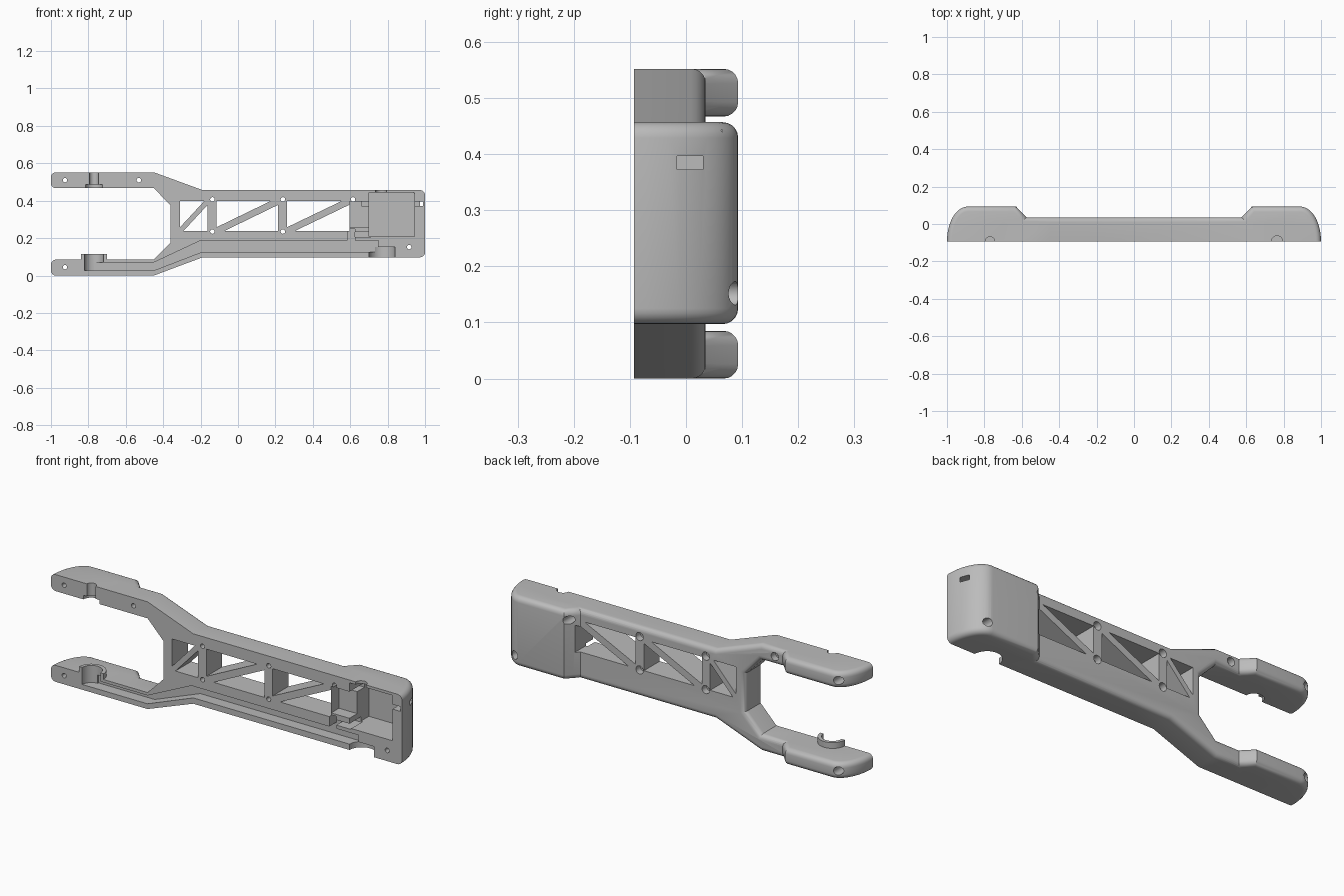
import bpy, bmesh
from math import cos, sin, pi, radians

cube = bpy.data.objects.get("Cube")
if cube:
    bpy.data.objects.remove(cube, do_unlink=True)

FRONT, MID, BACK = -0.093, 0.035, 0.093
OUT = 0.2                                  # overshoot for cutters

grey = bpy.data.materials.new("plain grey")
grey.use_nodes = True
grey.diffuse_color = (0.5, 0.5, 0.5, 1)
grey.node_tree.nodes["Principled BSDF"].inputs["Base Color"].default_value = (0.5, 0.5, 0.5, 1)


def arc(cx, cy, rx, ry, a0, a1, n):
    return [(cx + rx * cos(a0 + (a1 - a0) * i / n),
             cy + ry * sin(a0 + (a1 - a0) * i / n)) for i in range(n + 1)]


def circle(cx, cy, r, n=24):
    return arc(cx, cy, r, r, 0, 2 * pi, n)[:-1]


def prism(name, pts, axis, lo, hi, bevel=0.0):
    """Extrude an outline along y or z; optionally round its rims away from the front."""
    bm = bmesh.new()
    place = (lambda p, t: (p[0], t, p[1])) if axis == 'y' else (lambda p, t: (p[0], p[1], t))
    rings = [[bm.verts.new(place(p, t)) for p in pts] for t in (lo, hi)]
    bm.faces.new(rings[0])
    bm.faces.new(rings[1])
    n = len(pts)
    for i in range(n):
        j = (i + 1) % n
        bm.faces.new((rings[0][i], rings[0][j], rings[1][j], rings[1][i]))
    bmesh.ops.recalc_face_normals(bm, faces=bm.faces)
    if bevel:
        k = 1 if axis == 'y' else 2
        rims = [e for e in bm.edges
                if abs(e.verts[0].co[k] - e.verts[1].co[k]) < 1e-6
                and max(v.co.y for v in e.verts) > FRONT + 1e-4]
        bmesh.ops.bevel(bm, geom=rims, offset=bevel, segments=5, profile=0.5,
                        affect='EDGES', clamp_overlap=True)
    me = bpy.data.meshes.new(name)
    bm.to_mesh(me)
    bm.free()
    me.materials.append(grey)
    ob = bpy.data.objects.new(name, me)
    bpy.context.scene.collection.objects.link(ob)
    return ob


def box(x0, x1, z0, z1):
    return [(x0, z0), (x1, z0), (x1, z1), (x0, z1)]


# Forked beam outline
lower = [(-0.7, 0.085), (-0.7, 0), (-0.45, 0), (-0.19, 0.097)]
upper = [(-0.19, 0.457), (-0.45, 0.552), (-0.7, 0.552), (-0.7, 0.467)]
inner = [(-0.45, 0.467), (-0.36, 0.375), (-0.36, 0.177), (-0.45, 0.085)]
beam = prism("forked_arm", lower + [(0.7, 0.097), (0.7, 0.457)] + upper + inner,
             'y', FRONT, MID, 0.025)

# Thick rounded ends
end_profile = [(0.57, FRONT), (0.575, MID)] + [(0.6, 0.06), (0.63, BACK)] \
    + arc(0.89, FRONT, 0.11, BACK - FRONT, pi / 2, 0, 14)
fork_profile = [(-x, y) for x, y in end_profile]
adds = [prism("motor_end", end_profile, 'z', 0.097, 0.457, 0.028),
        prism("lower_fork_end", fork_profile, 'z', 0, 0.085, 0.026),
        prism("upper_fork_end", fork_profile, 'z', 0.467, 0.552, 0.026),
        prism("half_ring", arc(-0.77, FRONT, 0.07, 0.07, 0, pi, 20), 'z', 0.04, 0.115)]

cuts = []


def cut(pts, axis='y', lo=-OUT, hi=OUT):
    cuts.append(prism("cutter", pts, axis, lo, hi))


# Truss windows, each split by a diagonal bar
Z0, Z1, GAP = 0.238, 0.398, 0.02
for x0, x1 in ((-0.31, -0.162), (-0.115, 0.215), (0.262, 0.595)):
    run = GAP * (x1 - x0) / (Z1 - Z0)
    cut([(x0, Z0 + GAP), (x1 - run, Z1), (x0, Z1)])
    cut([(x0 + run, Z0), (x1, Z0), (x1, Z1 - GAP)])

# Cable channel
cut([(-0.77, 0.07), (-0.45, 0.07), (-0.2, 0.187), (0.75, 0.187), (0.75, 0.127),
     (-0.19, 0.127), (-0.45, 0.027), (-0.77, 0.027)], 'y', -OUT, -0.035)

# Motor pocket, its side step, mounting slots and cable exit
cut(box(0.7, 0.945, 0.21, 0.443), 'y', -OUT, 0.065)
cut(box(0.596, 0.71, 0.26, 0.397), 'y', -OUT, -0.03)
cut(box(0.66, 0.99, 0.373, 0.397), 'y', -OUT, 0.03)
cut(box(0.625, 0.71, 0.205, 0.232), 'y', -OUT, 0.0)
cut(box(0.585, 0.625, 0.18, 0.25), 'y', -OUT, -0.035)

# Round seats for the pivots
cut(circle(0.77, FRONT, 0.07), 'z', 0, 0.152)
cut(circle(0.765, FRONT, 0.03), 'z', 0.43, 0.6)
cut(circle(-0.77, FRONT, 0.052), 'z', 0.027, 0.2)
cut(circle(-0.77, FRONT, 0.025), 'z', 0.4, 0.7)
cut(circle(-0.77, FRONT, 0.045), 'z', 0.4, 0.488)

# Screw holes with wider bores at the back
screws = [(-0.925, 0.51, 0.0), (-0.925, 0.045, 0.0), (-0.53, 0.51, 0.0), (0.915, 0.152, 0.03)]
screws += [(x, 0.407, 0.0) for x in (-0.137, 0.24, 0.615)]
screws += [(x, 0.235, 0.0) for x in (-0.137, 0.24)]
for x, z, seat in screws:
    cut(circle(x, z, 0.012, 16), 'y')
    cut(circle(x, z, 0.021, 20), 'y', seat, OUT)

# Merge everything into one solid
for op, parts in (('UNION', adds), ('DIFFERENCE', cuts)):
    for part in parts:
        mod = beam.modifiers.new(op.lower(), 'BOOLEAN')
        mod.operation = op
        mod.solver = 'EXACT'
        mod.object = part
        part.hide_render = True
bpy.context.view_layer.update()
solid = bpy.data.meshes.new_from_object(
    beam.evaluated_get(bpy.context.evaluated_depsgraph_get()))
beam.modifiers.clear()
beam.data = solid
for part in adds + cuts:
    bpy.data.objects.remove(part, do_unlink=True)
solid.materials.clear()
solid.materials.append(grey)
for face in solid.polygons:
    face.material_index = 0

# Smooth rounded rims, keep sharp edges
bpy.ops.object.select_all(action='DESELECT')
beam.select_set(True)
bpy.context.view_layer.objects.active = beam
bpy.ops.object.shade_smooth_by_angle(angle=radians(30))
